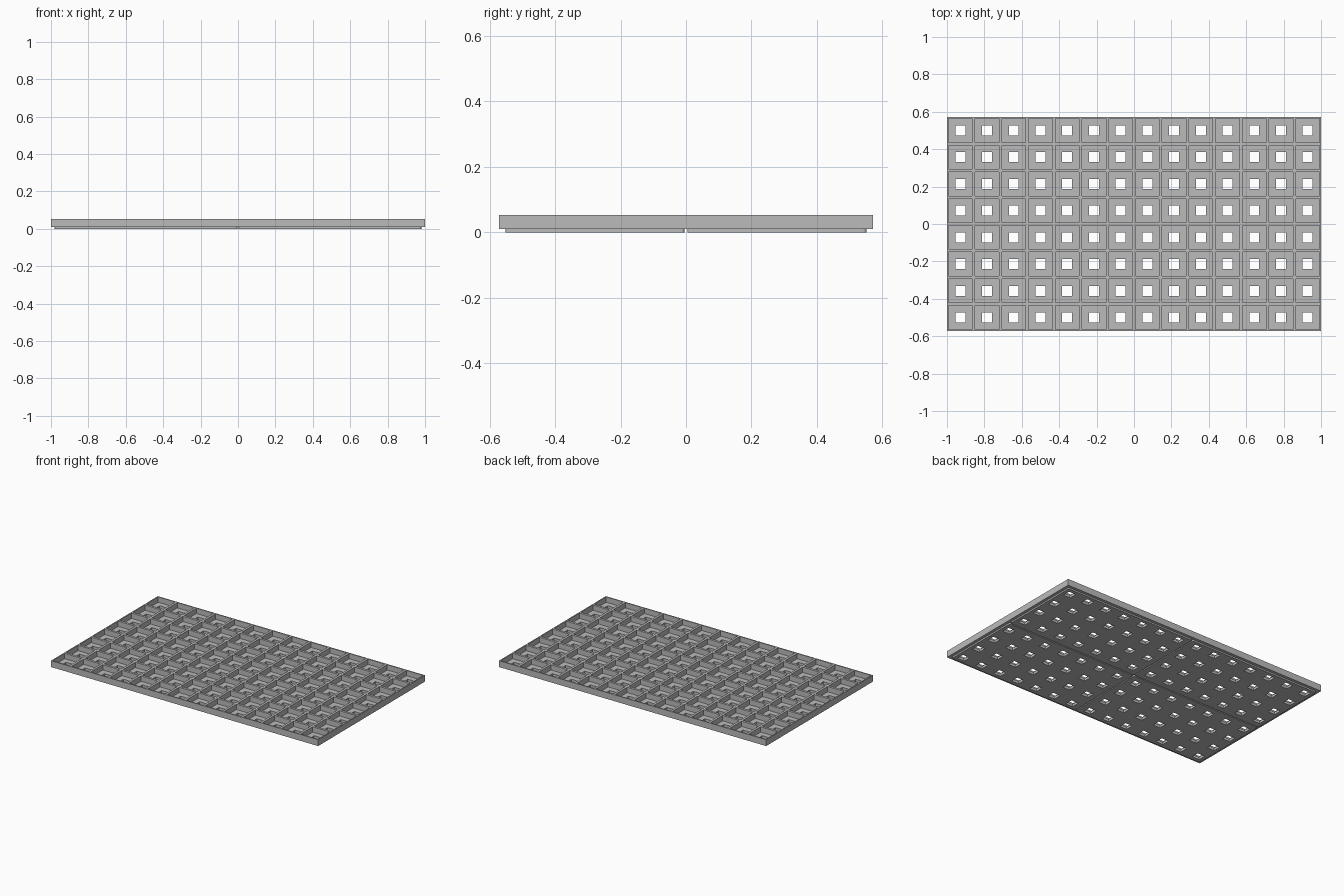
import bpy
import bmesh
from mathutils import Matrix, Vector

if "Cube" in bpy.data.objects:
    bpy.data.objects.remove(bpy.data.objects["Cube"], do_unlink=True)

COLS, ROWS = 14, 8
PITCH = 2 / COLS
HALF_X, HALF_Y = 1.0, PITCH * ROWS / 2
TOP, BODY_Z, FLOOR_Z = 0.053, 0.01, 0.017
WALL, HOLE = 0.016, 0.053
INSET, GAP, RADIUS = 0.02, 0.008, 0.01

grey = bpy.data.materials.new("plain grey")
grey.use_nodes = True
colour = (0.5, 0.5, 0.5, 1)
grey.diffuse_color = colour
grey.node_tree.nodes["Principled BSDF"].inputs["Base Color"].default_value = colour


def add_box(bm, low, high):
    low, high = Vector(low), Vector(high)
    matrix = Matrix.Translation((low + high) / 2) @ Matrix.Diagonal((*(high - low), 1))
    return bmesh.ops.create_cube(bm, size=1, matrix=matrix)["verts"]


def finish(bm, name):
    mesh = bpy.data.meshes.new(name)
    bm.to_mesh(mesh)
    bm.free()
    mesh.materials.append(grey)
    obj = bpy.data.objects.new(name, mesh)
    bpy.context.collection.objects.link(obj)
    return obj


def cell_cutter(name, size, z0, z1):
    """One box in the middle of every cell."""
    bm = bmesh.new()
    h = size / 2
    for i in range(COLS):
        for j in range(ROWS):
            x = (i + 0.5) * PITCH - HALF_X
            y = (j + 0.5) * PITCH - HALF_Y
            add_box(bm, (x - h, y - h, z0), (x + h, y + h, z1))
    obj = finish(bm, name)
    obj.hide_render = True
    return obj


def cut(obj, cutter):
    mod = obj.modifiers.new("cut", "BOOLEAN")
    mod.operation = "DIFFERENCE"
    mod.solver = "EXACT"
    mod.object = cutter
    bpy.context.view_layer.objects.active = obj
    bpy.ops.object.modifier_apply(modifier=mod.name)


pockets = cell_cutter("pocket_cutter", PITCH - WALL, FLOOR_Z, TOP + 0.1)
holes = cell_cutter("hole_cutter", HOLE, -0.1, TOP + 0.2)

# Tray body with open cells and a square drain hole in each
bm = bmesh.new()
add_box(bm, (-HALF_X, -HALF_Y, BODY_Z), (HALF_X, HALF_Y, TOP))
tray = finish(bm, "tray_body")
cut(tray, pockets)
cut(tray, holes)

# Four shallow base pads with rounded corners
for sx, side in ((-1, "right"), (1, "left")):
    for sy, end in ((-1, "front"), (1, "back")):
        xs = sorted((sx * GAP / 2, sx * (HALF_X - INSET)))
        ys = sorted((sy * GAP / 2, sy * (HALF_Y - INSET)))
        bm = bmesh.new()
        add_box(bm, (xs[0], ys[0], 0), (xs[1], ys[1], BODY_Z))
        upright = [e for e in bm.edges
                   if abs(e.verts[0].co.z - e.verts[1].co.z) > BODY_Z / 2]
        bmesh.ops.bevel(bm, geom=upright, offset=RADIUS, segments=4,
                        profile=0.5, affect="EDGES")
        cut(finish(bm, f"base_pad_{end}_{side}"), holes)

for cutter in (pockets, holes):
    bpy.data.objects.remove(cutter, do_unlink=True)
